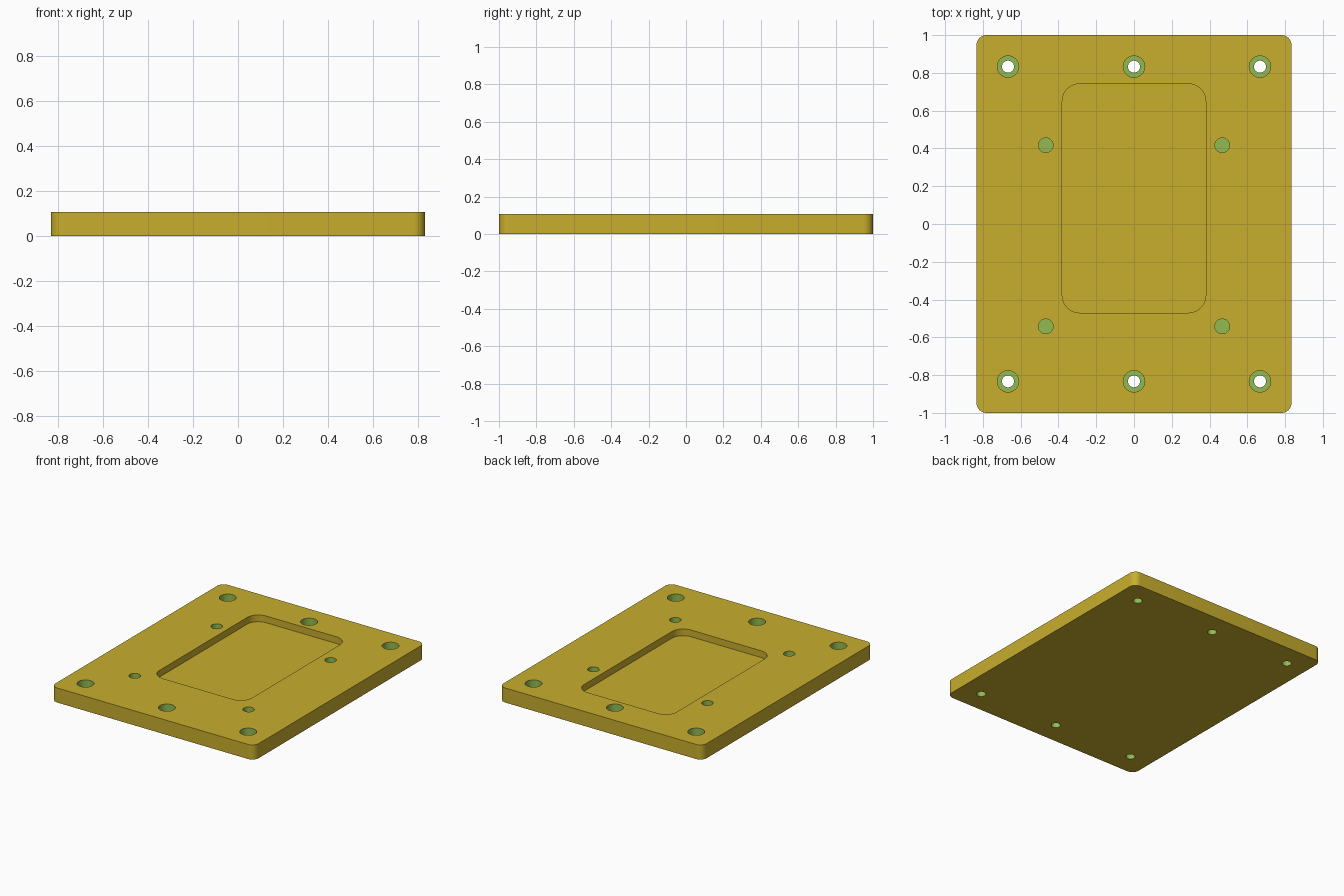
import bpy, bmesh, math

if "Cube" in bpy.data.objects:
    bpy.data.objects.remove(bpy.data.objects["Cube"])

W, D, H = 1.667, 2.0, 0.108   # plate size


def material(name, color):
    m = bpy.data.materials.new(name)
    m.diffuse_color = (*color, 1)
    m.use_nodes = True
    m.node_tree.nodes["Principled BSDF"].inputs["Base Color"].default_value = m.diffuse_color
    return m


def rounded_rect(x0, x1, y0, y1, r, n=10):
    pts = []
    corners = [(x1 - r, y1 - r), (x0 + r, y1 - r), (x0 + r, y0 + r), (x1 - r, y0 + r)]
    for q, (cx, cy) in enumerate(corners):
        for i in range(n + 1):
            a = math.pi / 2 * (q + i / n)
            pts.append((cx + r * math.cos(a), cy + r * math.sin(a)))
    return pts


def circle(cx, cy, r, n=40):
    return [(cx + r * math.cos(2 * math.pi * i / n),
             cy + r * math.sin(2 * math.pi * i / n)) for i in range(n)]


def loft(bm, sections):
    """Closed solid through (outline, height) sections, bottom to top."""
    rings = [[bm.verts.new((x, y, z)) for x, y in pts] for pts, z in sections]
    n = len(rings[0])
    for a, b in zip(rings, rings[1:]):
        for i in range(n):
            j = (i + 1) % n
            bm.faces.new((a[i], a[j], b[j], b[i]))
    bm.faces.new(rings[0][::-1])
    bm.faces.new(rings[-1])


def make_object(name, bm):
    bmesh.ops.recalc_face_normals(bm, faces=bm.faces)
    me = bpy.data.meshes.new(name)
    bm.to_mesh(me)
    bm.free()
    ob = bpy.data.objects.new(name, me)
    bpy.context.collection.objects.link(ob)
    return ob


gold = material("gold", (0.578, 0.423, 0.027))
green = material("green", (0.287, 0.491, 0.084))

# Plate with rounded corners
bm = bmesh.new()
outline = rounded_rect(-W / 2, W / 2, -D / 2, D / 2, 0.052)
loft(bm, [(outline, 0), (outline, H)])
plate = make_object("base_plate", bm)
plate.data.materials.append(gold)
plate.data.materials.append(green)

# Cutter: pocket, counterbored screw holes and blind holes
bm = bmesh.new()
top = H + 0.05
pocket = rounded_rect(-0.38, 0.38, -0.47, 0.742, 0.092)
loft(bm, [(pocket, H - 0.05), (pocket, top)])
screw_holes = [(x, y) for x in (-0.667, 0, 0.667) for y in (-0.833, 0.833)]
blind_holes = [(x, y) for x in (-0.467, 0.467) for y in (-0.542, 0.417)]
for x, y in screw_holes:
    small, big = circle(x, y, 0.032), circle(x, y, 0.057)
    loft(bm, [(small, -0.05), (small, H - 0.06), (big, H - 0.06), (big, top)])
for x, y in blind_holes:
    c = circle(x, y, 0.039)
    loft(bm, [(c, H - 0.08), (c, top)])
cutter = make_object("hole_cutter", bm)
cutter.hide_render = True

bpy.context.view_layer.objects.active = plate
plate.select_set(True)
mod = plate.modifiers.new("holes", 'BOOLEAN')
mod.operation = 'DIFFERENCE'
mod.solver = 'EXACT'
mod.object = cutter
bpy.ops.object.modifier_apply(modifier=mod.name)
bpy.data.objects.remove(cutter)

# Green hole walls and floors, gold elsewhere
for p in plate.data.polygons:
    c = p.center
    inside = all(any(math.hypot(plate.data.vertices[v].co.x - x,
                                plate.data.vertices[v].co.y - y) < 0.06
                     for x, y in screw_holes + blind_holes) for v in p.vertices)
    p.material_index = 1 if inside and 0.001 < c.z < H - 0.001 else 0

bpy.ops.object.shade_smooth_by_angle(angle=math.radians(30))
